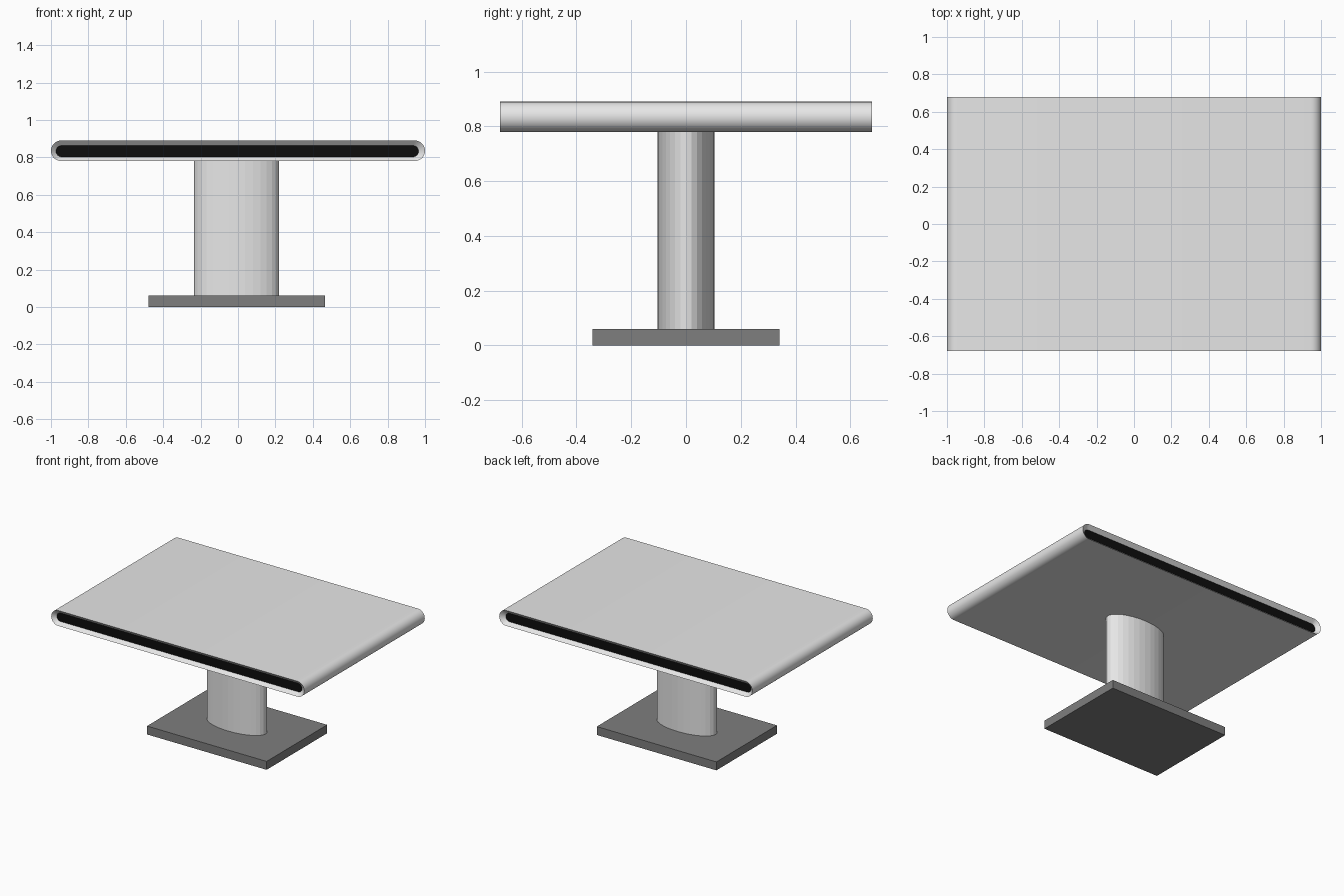
import bpy, bmesh, math

if "Cube" in bpy.data.objects:
    bpy.data.objects.remove(bpy.data.objects["Cube"])


def material(name, value):
    m = bpy.data.materials.new(name)
    m.diffuse_color = (value, value, value, 1)
    m.use_nodes = True
    m.node_tree.nodes["Principled BSDF"].inputs["Base Color"].default_value = m.diffuse_color
    return m


light = material("light_grey", 0.8)
dark = material("dark_grey", 0.21)
black = material("black", 0.004)


def finish(name, bm, mats):
    bmesh.ops.recalc_face_normals(bm, faces=bm.faces[:])
    me = bpy.data.meshes.new(name)
    bm.to_mesh(me)
    bm.free()
    for m in mats:
        me.materials.append(m)
    ob = bpy.data.objects.new(name, me)
    bpy.context.collection.objects.link(ob)
    return ob


def stadium(x0, x1, z0, z1, n=16):
    """Rounded slot outline in the xz plane."""
    r, zc = (z1 - z0) / 2, (z0 + z1) / 2
    pts = []
    for cx, start in ((x1 - r, -math.pi / 2), (x0 + r, math.pi / 2)):
        for i in range(n + 1):
            a = start + math.pi * i / n
            pts.append((cx + r * math.cos(a), zc + r * math.sin(a)))
    return pts


# Table top: stadium tube with sloped rims and recessed black end panels
bm = bmesh.new()
outer = stadium(-1, 1, 0.78, 0.89)
inner = stadium(-0.973, 0.965, 0.802, 0.863)
half, depth = 0.68, 0.025
rings = [[bm.verts.new((x, y, z)) for x, z in pts] for pts, y in (
    (inner, -half + depth), (outer, -half), (outer, half), (inner, half - depth))]
for a, b in zip(rings, rings[1:]):
    for i in range(len(a)):
        j = (i + 1) % len(a)
        bm.faces.new((a[i], a[j], b[j], b[i]))
for ring in (rings[0], rings[-1]):
    bm.faces.new(ring).material_index = 1
top = finish("table_top", bm, [light, black])
bpy.context.view_layer.objects.active = top
top.select_set(True)
bpy.ops.object.shade_smooth_by_angle(angle=math.radians(30))
top.select_set(False)

# Pedestal: elliptical column
bm = bmesh.new()
bmesh.ops.create_cone(bm, cap_ends=True, segments=32, radius1=1, radius2=1, depth=1)
bmesh.ops.scale(bm, vec=(0.227, 0.104, 0.72), verts=bm.verts)
bmesh.ops.translate(bm, vec=(-0.007, 0, 0.42), verts=bm.verts)
finish("pedestal", bm, [light])

# Base plate
bm = bmesh.new()
bmesh.ops.create_cube(bm, size=1)
bmesh.ops.scale(bm, vec=(0.945, 0.684, 0.06), verts=bm.verts)
bmesh.ops.translate(bm, vec=(-0.007, 0, 0.03), verts=bm.verts)
finish("base_plate", bm, [dark])
